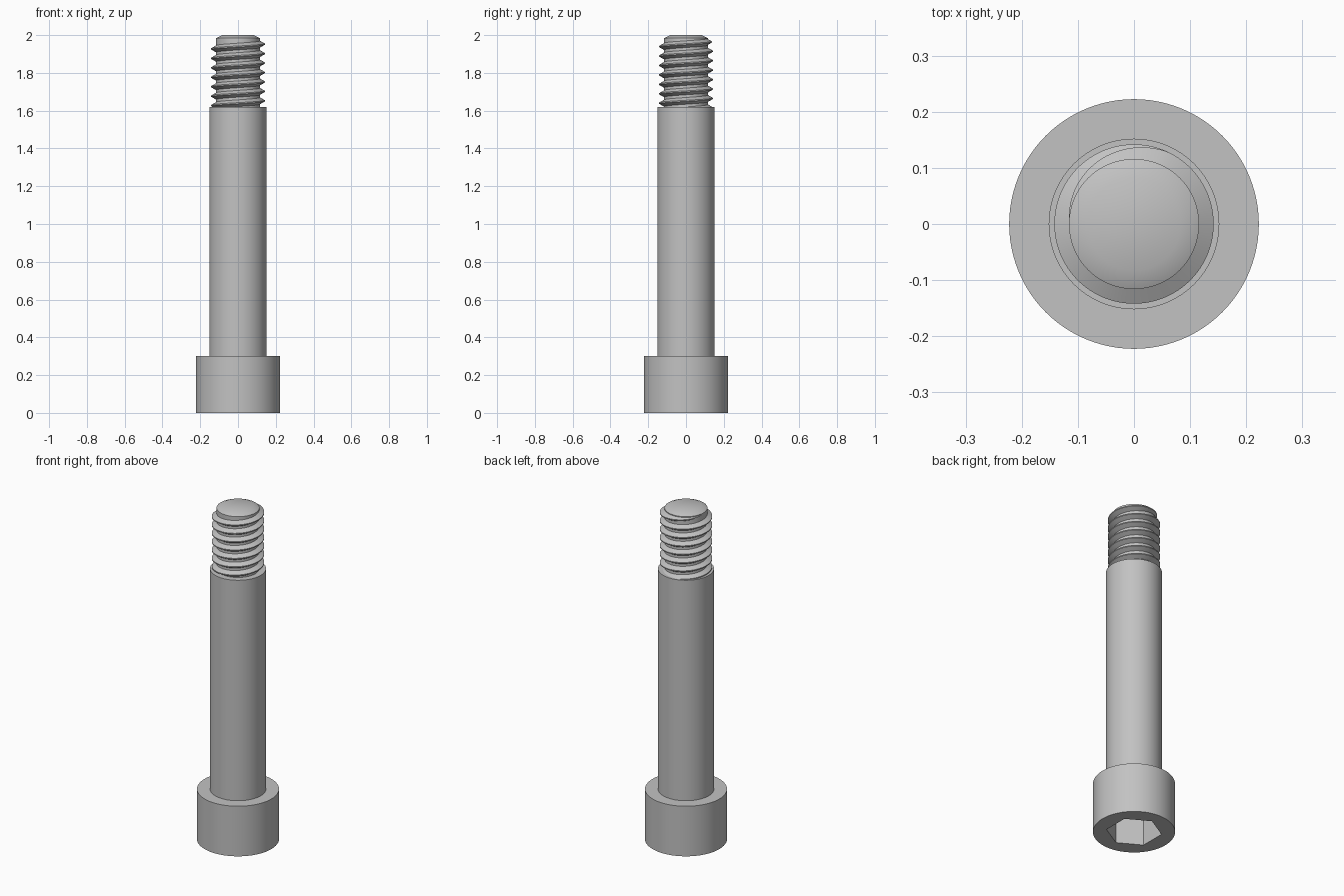
import bpy
import bmesh
from math import cos, sin, pi, radians

SEGMENTS = 96

cube = bpy.data.objects.get("Cube")
if cube:
    bpy.data.objects.remove(cube, do_unlink=True)

steel = bpy.data.materials.new("grey steel")
steel.use_nodes = True
steel.diffuse_color = (0.54, 0.54, 0.54, 1)
steel.node_tree.nodes["Principled BSDF"].inputs["Base Color"].default_value = steel.diffuse_color


def finish(name, bm):
    """Turn a bmesh into a smooth-shaded object with sharp edges kept."""
    bmesh.ops.recalc_face_normals(bm, faces=bm.faces)
    mesh = bpy.data.meshes.new(name)
    bm.to_mesh(mesh)
    bm.free()
    mesh.materials.append(steel)
    obj = bpy.data.objects.new(name, mesh)
    bpy.context.collection.objects.link(obj)
    bpy.ops.object.select_all(action='DESELECT')
    obj.select_set(True)
    bpy.context.view_layer.objects.active = obj
    bpy.ops.object.shade_smooth_by_angle(angle=radians(30))
    return obj


def loft(name, rings):
    """Join closed rings given as (radius function of angle, height), capping both ends."""
    bm = bmesh.new()
    loops = []
    for radius, z in rings:
        angles = [2 * pi * i / SEGMENTS for i in range(SEGMENTS)]
        loops.append([bm.verts.new((radius(a) * cos(a), radius(a) * sin(a), z)) for a in angles])
    for low, high in zip(loops, loops[1:]):
        for i in range(SEGMENTS):
            j = (i + 1) % SEGMENTS
            bm.faces.new((low[i], low[j], high[j], high[i]))
    bm.faces.new(loops[0])
    bm.faces.new(loops[-1])
    return finish(name, bm)


def circle(r):
    return lambda a: r


def hexagon(apothem):
    # corners lie at 30 degrees and every 60 degrees after
    return lambda a: apothem / cos((a + pi / 6) % (pi / 3) - pi / 6)


# Head with a hexagonal socket in its underside
HEAD_R, HEAD_H, SOCKET_DEPTH = 0.2225, 0.3, 0.165
socket = hexagon(0.131)
loft("head", [(socket, SOCKET_DEPTH), (socket, 0), (circle(HEAD_R), 0), (circle(HEAD_R), HEAD_H)])

# Plain cylindrical shoulder
SHOULDER_TOP = 1.62
loft("shoulder", [(circle(0.152), HEAD_H), (circle(0.152), SHOULDER_TOP)])

# Threaded core with a chamfered tip
CORE_R = 0.116
loft("threaded_core", [(circle(CORE_R), SHOULDER_TOP), (circle(CORE_R), 1.984), (circle(0.083), 2)])

# Right-handed thread ridge, running out into the core at the top
PITCH, CREST_R, END_Z, TURNS = 0.05, 0.142, 1.977, 7.7
RUNOUT = radians(115)
ridge = [(CORE_R - 0.003, -0.0195), (CREST_R, -0.003), (CREST_R, 0.003), (CORE_R - 0.003, 0.0195)]
bm = bmesh.new()
sections = []
steps = int(TURNS * SEGMENTS)
for i in range(steps + 1):
    back = 2 * pi * (steps - i) / SEGMENTS
    angle = pi - back
    sink = (CREST_R - CORE_R + 0.001) * max(0, 1 - back / RUNOUT)
    z = END_Z - PITCH * back / (2 * pi)
    sections.append([bm.verts.new(((r - sink) * cos(angle), (r - sink) * sin(angle), z + dz))
                     for r, dz in ridge])
for a, b in zip(sections, sections[1:]):
    for k in range(len(ridge)):
        n = (k + 1) % len(ridge)
        bm.faces.new((a[k], b[k], b[n], a[n]))
bm.faces.new(sections[0])
bm.faces.new(sections[-1])
finish("thread", bm)
